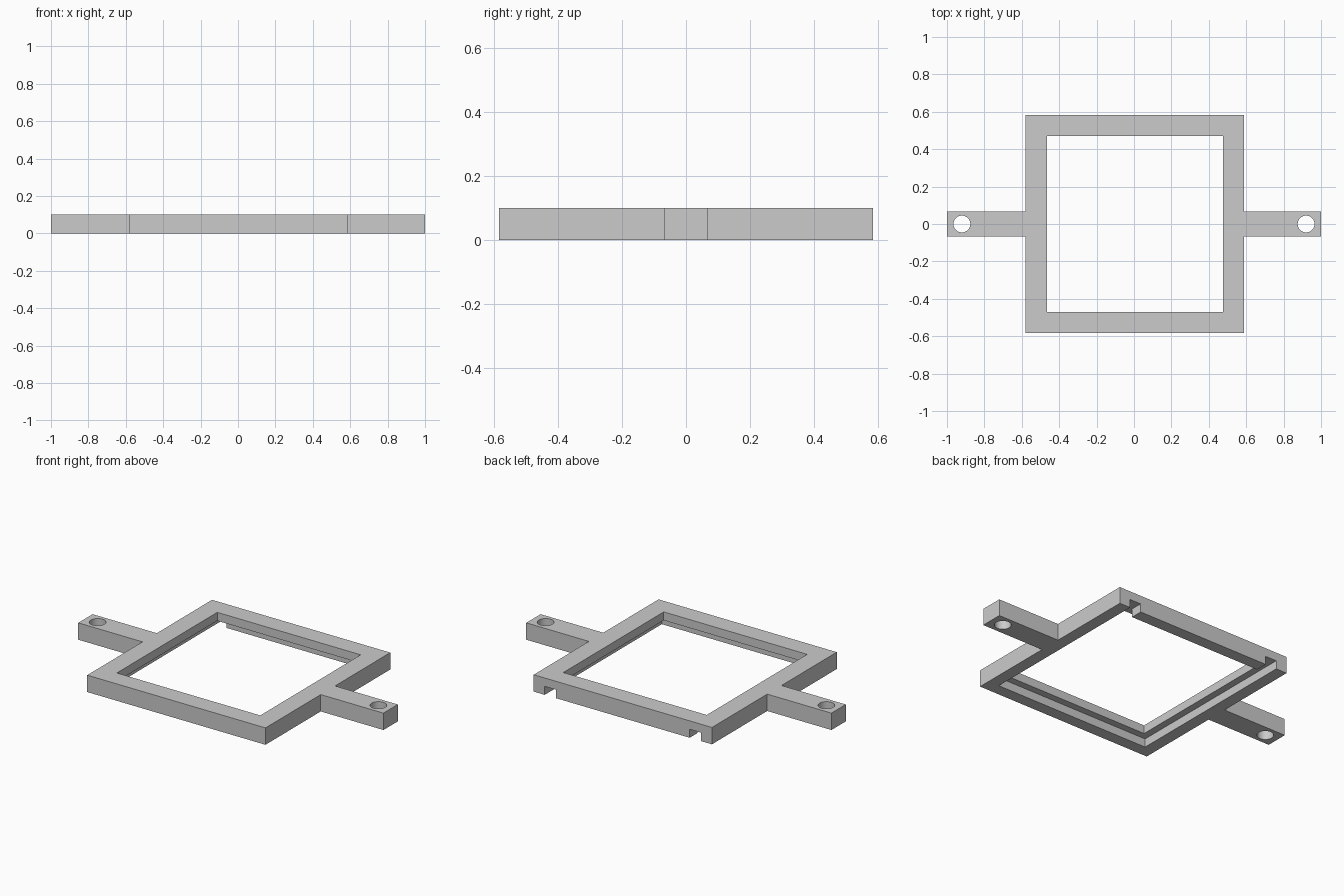
import bpy
import bmesh

HEIGHT = 0.1
CX = 0.005          # the square sits slightly off the arm centre
OUTER = 0.584       # half width of the square frame
OPENING = 0.47      # half width of the window
RECESS = 0.512      # half width of the underside recess
SLOT_IN = 0.438     # inner edge of the two rear slots
ARM = 0.067         # half width of the arms

cube = bpy.data.objects.get("Cube")
if cube:
    bpy.data.objects.remove(cube, do_unlink=True)

grey = bpy.data.materials.new("plain_grey")
grey.use_nodes = True
grey.diffuse_color = (0.6, 0.6, 0.6, 1)
grey.node_tree.nodes["Principled BSDF"].inputs["Base Color"].default_value = (0.6, 0.6, 0.6, 1)


def prism(name, outline, low, high):
    """Extrude a flat outline upwards from low to high."""
    bm = bmesh.new()
    base = bm.faces.new([bm.verts.new((x, y, low)) for x, y in outline])
    top = bmesh.ops.extrude_face_region(bm, geom=[base])["geom"]
    bmesh.ops.translate(bm, vec=(0, 0, high - low),
                        verts=[v for v in top if isinstance(v, bmesh.types.BMVert)])
    bmesh.ops.recalc_face_normals(bm, faces=bm.faces)
    mesh = bpy.data.meshes.new(name)
    bm.to_mesh(mesh)
    bm.free()
    mesh.materials.append(grey)
    obj = bpy.data.objects.new(name, mesh)
    bpy.context.collection.objects.link(obj)
    return obj


def cut(body, cutter):
    """Subtract the cutter from the body, then discard the cutter."""
    cutter.hide_render = True
    mod = body.modifiers.new("cut", "BOOLEAN")
    mod.operation = "DIFFERENCE"
    mod.solver = "EXACT"
    mod.object = cutter
    bpy.ops.object.select_all(action="DESELECT")
    bpy.context.view_layer.objects.active = body
    body.select_set(True)
    bpy.ops.object.modifier_apply(modifier=mod.name)
    bpy.data.objects.remove(cutter, do_unlink=True)


# Square frame with an arm on each side
left, right = CX - OUTER, CX + OUTER
frame = prism("mounting_frame", [
    (left, -OUTER), (right, -OUTER), (right, -ARM), (1, -ARM),
    (1, ARM), (right, ARM), (right, OUTER), (left, OUTER),
    (left, ARM), (-1, ARM), (-1, -ARM), (left, -ARM)], 0, HEIGHT)

# Window through the middle
window = [(CX + sx * OPENING, sy * OPENING)
          for sx, sy in ((-1, -1), (1, -1), (1, 1), (-1, 1))]
cut(frame, prism("window_cutter", window, -0.1, 0.2))

# Underside recess, open to the back through two slots
back = OUTER + 0.1
half = [(RECESS, -RECESS), (RECESS, back), (SLOT_IN, back), (SLOT_IN, RECESS)]
recess = [(CX + x, y) for x, y in half] + [(CX - x, y) for x, y in reversed(half)]
cut(frame, prism("recess_cutter", recess, -0.1, HEIGHT / 2))

# Screw holes in the arm ends
for side in (-1, 1):
    bpy.ops.mesh.primitive_cylinder_add(vertices=48, radius=0.045, depth=0.4,
                                        location=(side * 0.92, 0, HEIGHT / 2))
    hole = bpy.context.object
    hole.data.materials.append(grey)
    cut(frame, hole)

bpy.ops.object.shade_smooth_by_angle()
